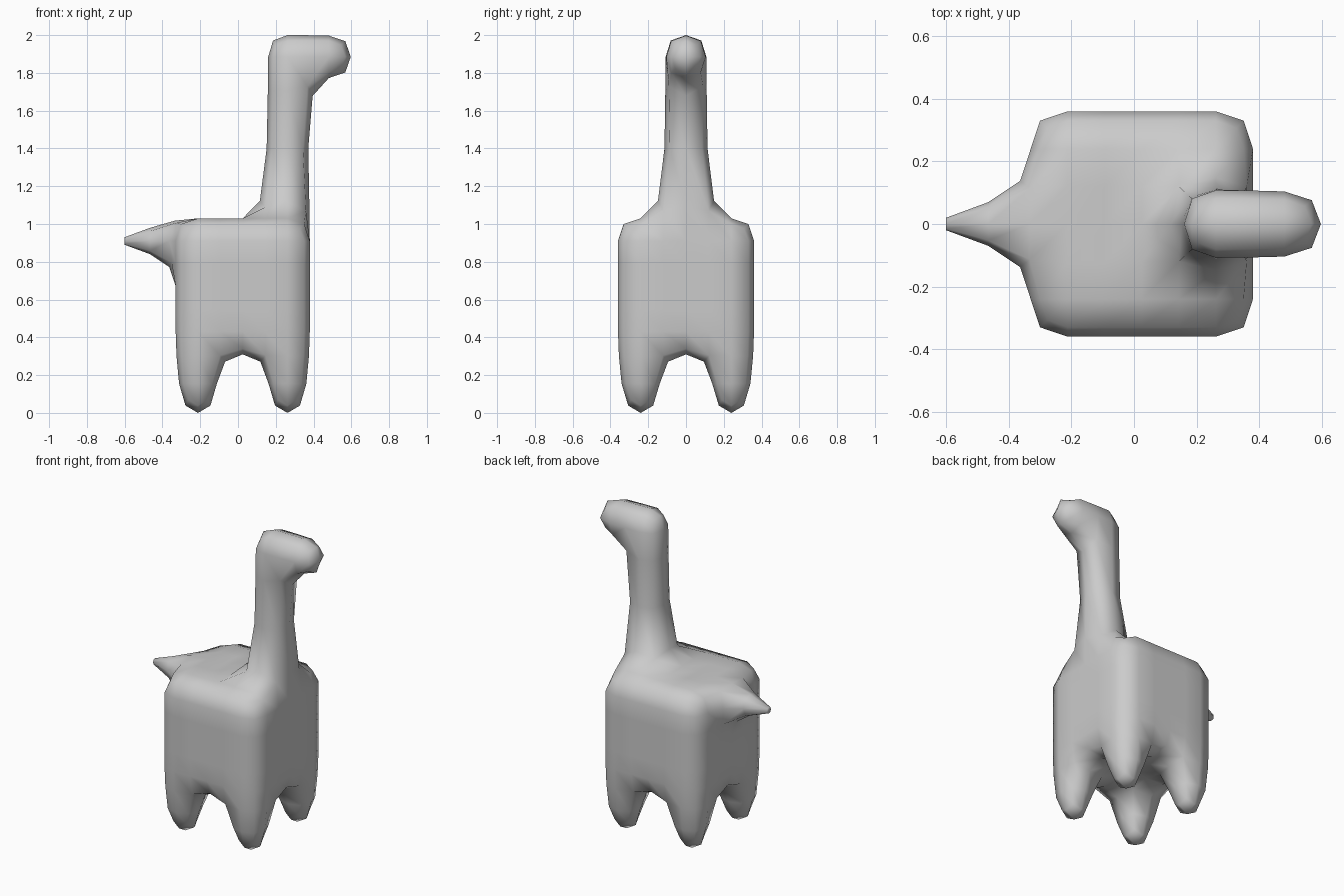
import bpy, bmesh
from mathutils import Vector

if "Cube" in bpy.data.objects:
    bpy.data.objects.remove(bpy.data.objects["Cube"])

bm = bmesh.new()

# Body: a box split in thirds on every side
bmesh.ops.create_cube(bm, size=1)
bmesh.ops.subdivide_edges(bm, edges=bm.edges[:], cuts=2, use_grid_fill=True)
for v in bm.verts:
    v.co = Vector((0.025 + v.co.x * 0.71, v.co.y * 0.72, 0.67 + v.co.z * 0.72))


def face_at(x, y, z):
    p = Vector((x, y, z))
    return min(bm.faces, key=lambda f: (f.calc_center_median() - p).length)


def extrude(face, centre, half):
    """Pull a face out to a new rectangle; the flat axis has half size 0."""
    old = face.calc_center_median()
    new = bmesh.ops.extrude_discrete_faces(bm, faces=[face])["faces"][0]
    for v in new.verts:
        d = v.co - old
        v.co = Vector([c + (h if k > 0 else -h)
                       for c, h, k in zip(centre, half, d)])
    bm.normal_update()
    return new


# Four tapered legs
for x in (-0.212, 0.262):
    for y in (-0.24, 0.24):
        extrude(face_at(x, y, 0.31), (x, y, 0.0), (0.082, 0.082, 0))

# Neck, then the back of the head
neck = extrude(face_at(0.262, 0, 1.03), (0.262, 0, 1.77), (0.102, 0.108, 0))
extrude(neck, (0.262, 0, 2.0), (0.102, 0.108, 0))

# Muzzle
extrude(face_at(0.364, 0, 1.885), (0.597, 0, 1.885), (0, 0.1, 0.11))

# Tail with a small blunt tip
tip = extrude(face_at(-0.33, 0, 0.91), (-0.6, 0, 0.91), (0, 0.02, 0.02))
crease = bm.edges.layers.float.new("crease_edge")
tip = face_at(-0.6, 0, 0.91)
for e in tip.edges:
    e[crease] = 1.0

bmesh.ops.recalc_face_normals(bm, faces=bm.faces[:])
for f in bm.faces:
    f.smooth = True
mesh = bpy.data.meshes.new("long_necked_animal")
bm.to_mesh(mesh)
bm.free()
body = bpy.data.objects.new("long_necked_animal", mesh)
bpy.context.collection.objects.link(body)

# One level of rounding
sub = body.modifiers.new("rounding", "SUBSURF")
sub.levels = sub.render_levels = 1
sub.use_limit_surface = False
